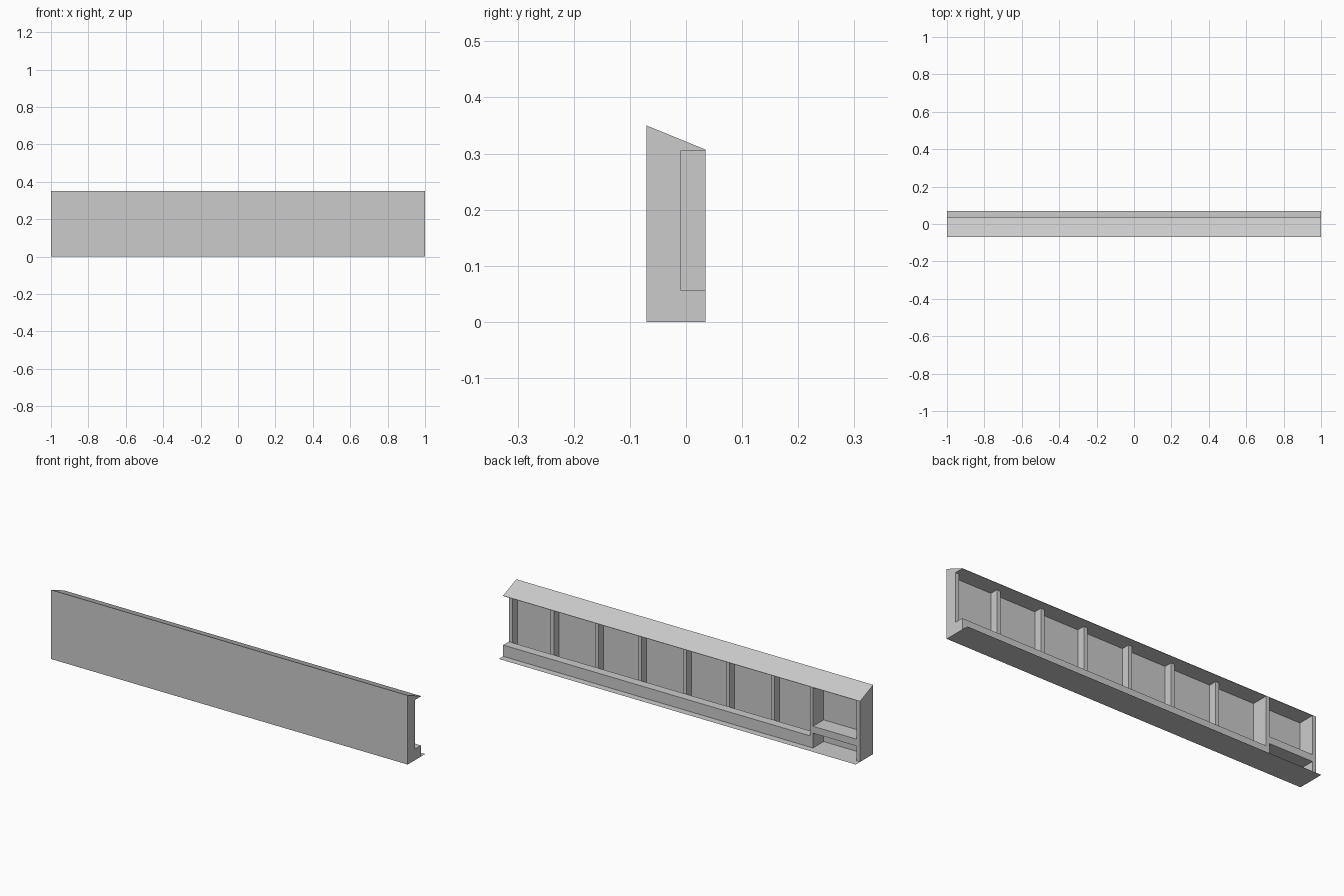
import bpy

if "Cube" in bpy.data.objects:
    bpy.data.objects.remove(bpy.data.objects["Cube"])

L = 1.0                      # half length
FRONT, BACK = -0.07, 0.035   # cabinet depth
INNER = -0.05                # inside face of the front panel
RIB = -0.01                  # rear face of the ribs
SOFFIT = 0.305               # underside of the sloped top


def mesh_object(name, verts, faces):
    me = bpy.data.meshes.new(name)
    me.from_pydata(verts, [], faces)
    ob = bpy.data.objects.new(name, me)
    bpy.context.collection.objects.link(ob)
    return ob


def extrude_x(name, profile, x0, x1):
    """Extrude a (y, z) profile from x0 to x1."""
    n = len(profile)
    verts = [(x, y, z) for x in (x0, x1) for y, z in profile]
    faces = [tuple(range(n)), tuple(range(2 * n - 1, n - 1, -1))]
    faces += [(i, i + n, (i + 1) % n + n, (i + 1) % n) for i in range(n)]
    ob = mesh_object(name, verts, faces)
    import bmesh
    bm = bmesh.new()
    bm.from_mesh(ob.data)
    bmesh.ops.recalc_face_normals(bm, faces=bm.faces)
    bm.to_mesh(ob.data)
    bm.free()
    return ob


def box(name, x0, x1, y0, y1, z0, z1):
    return extrude_x(name, [(y0, z0), (y1, z0), (y1, z1), (y0, z1)], x0, x1)


# front panel and wedge-shaped top
box("front_panel", -L, L, FRONT, INNER, 0, SOFFIT)
extrude_x("sloped_top", [(FRONT, SOFFIT), (BACK, SOFFIT), (BACK, 0.307), (FRONT, 0.35)], -L, L)

# thin floor sheet reaching out behind the counter
mesh_object("floor_sheet", [(-L, -0.07, 0), (L, -0.07, 0), (L, 0.07, 0), (-L, 0.07, 0)], [(0, 1, 2, 3)])

# closed end wall and compartment divider
box("end_wall", -L, -0.98, INNER, BACK, 0, SOFFIT)
box("divider", -0.736, -0.718, INNER, BACK, 0, SOFFIT)

# upright ribs behind the front panel
for i, x in enumerate((0.99, 0.757, 0.508, 0.265, 0.013, -0.228, -0.48)):
    box(f"rib_{i}", x - 0.01, x + 0.01, INNER, RIB, 0, SOFFIT)

# low rear beam and the compartment shelf
box("rear_beam", -0.718, L, RIB, BACK, 0, 0.057)
box("compartment_shelf", -0.98, -0.736, INNER, BACK, 0.075, 0.11)
